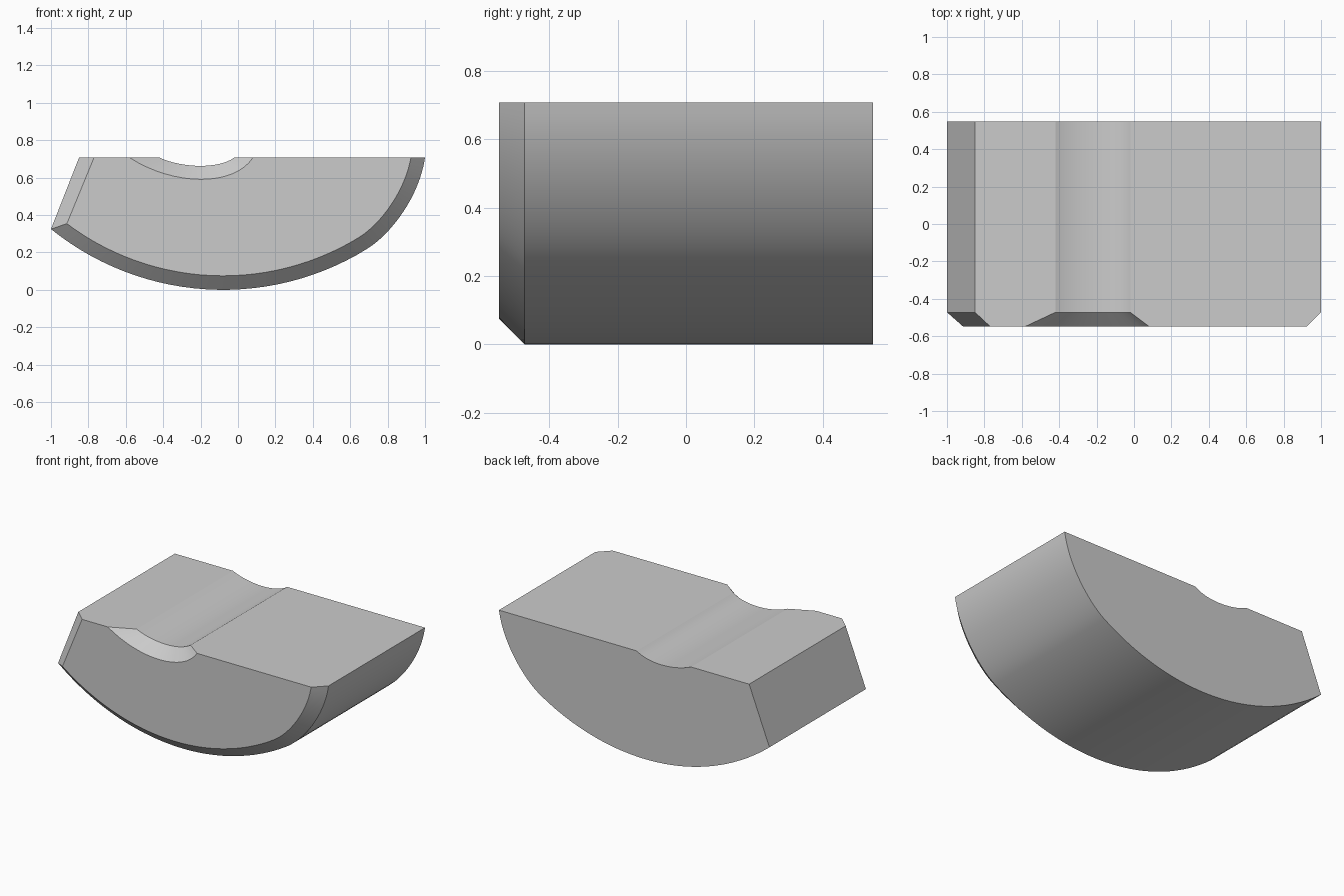
import bpy, bmesh, math
from mathutils import Vector

if "Cube" in bpy.data.objects:
    bpy.data.objects.remove(bpy.data.objects["Cube"])

TOP, BEVEL, HALF = 0.707, 0.075, 0.547


def bezier(a, b, c, d, n):
    a, b, c, d = map(Vector, (a, b, c, d))
    return [a * (1 - t)**3 + 3 * b * t * (1 - t)**2 + 3 * c * t * t * (1 - t) + d * t**3
            for t in (i / n for i in range(n + 1))]


def belly_arc(radius, x0, x1, n=28):
    # broad circular arc of the underside
    cx, cz = -0.08, 1.465
    a0, a1 = (math.asin((x - cx) / radius) for x in (x0, x1))
    angles = [a0 + (a1 - a0) * i / n for i in range(n + 1)]
    return [Vector((cx + radius * math.sin(a), cz - radius * math.cos(a))) for a in angles]


# full outline: slanted left side, belly, tighter right side, groove in the top
side = bezier((0.69, 0.219), (0.82, 0.30), (0.97, 0.50), (1.0, TOP), 16)
groove = bezier((-0.02, TOP), (-0.10, 0.648), (-0.29, 0.648), (-0.42, TOP), 16)
outer = belly_arc(1.465, -1.0, 0.69)[:-1] + side + groove + [Vector((-0.85, TOP))]

# front outline, moved inwards by the bevel
inner_side = []
for i, p in enumerate(side):
    t = (side[min(i + 1, 16)] - side[max(i - 1, 0)]).normalized()
    inner_side.append(p + BEVEL * Vector((-t.y, t.x)))
inner_side[-1] = Vector((0.925, TOP))
inner_groove = bezier((0.08, TOP), (-0.02, 0.552), (-0.34, 0.552), (-0.58, TOP), 16)
inner = (belly_arc(1.465 - BEVEL, -0.915, inner_side[0].x)[:-1]
         + inner_side + inner_groove + [Vector((-0.77, TOP))])

# skin the outlines from front to back
bm = bmesh.new()
rings = [[bm.verts.new((p.x, y, p.y)) for p in prof]
         for prof, y in ((inner, -HALF), (outer, -HALF + BEVEL), (outer, HALF))]
n = len(outer)
for r0, r1 in zip(rings, rings[1:]):
    for i in range(n):
        j = (i + 1) % n
        bm.faces.new((r0[i], r0[j], r1[j], r1[i]))
bm.faces.new(rings[0])
bm.faces.new(rings[-1][::-1])
bmesh.ops.recalc_face_normals(bm, faces=bm.faces[:])

mesh = bpy.data.meshes.new("curved_block")
bm.to_mesh(mesh)
bm.free()
block = bpy.data.objects.new("curved_block", mesh)
bpy.context.collection.objects.link(block)
bpy.context.view_layer.objects.active = block
block.select_set(True)
bpy.ops.object.shade_smooth_by_angle(angle=math.radians(15))
